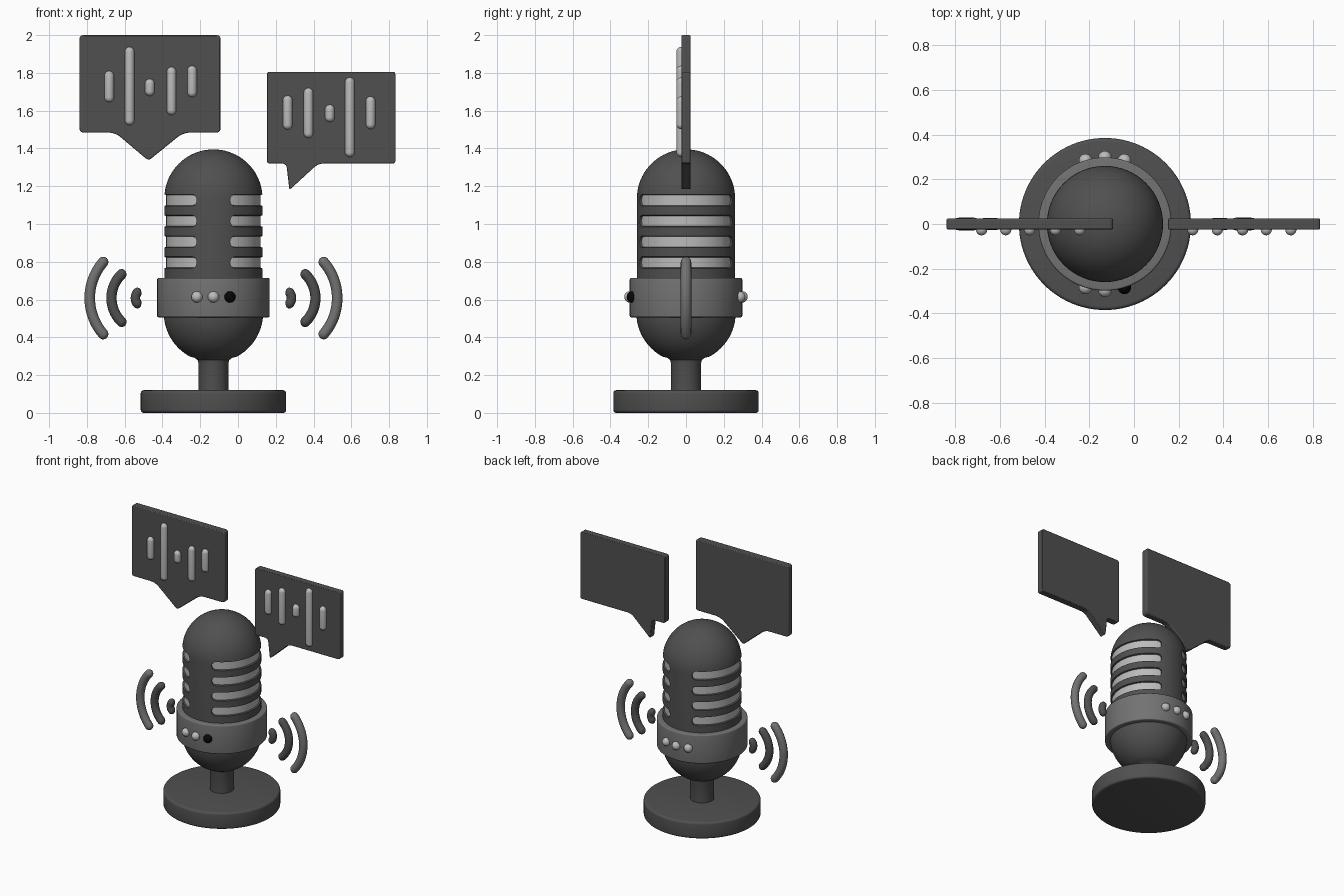
import bpy, bmesh, math
from math import sin, cos, pi, radians
from mathutils import Vector, Matrix

if "Cube" in bpy.data.objects:
    bpy.data.objects.remove(bpy.data.objects["Cube"])

CX = -0.13   # microphone axis


def material(name, v):
    m = bpy.data.materials.new(name)
    m.diffuse_color = (v, v, v, 1)
    m.use_nodes = True
    m.node_tree.nodes["Principled BSDF"].inputs["Base Color"].default_value = m.diffuse_color
    return m


DARK, MID = material("dark", 0.08), material("mid", 0.17)
LIGHT, BLACK = material("light", 0.5), material("black", 0.002)


def finish(name, bm, mat, loc=(0, 0, 0)):
    bmesh.ops.recalc_face_normals(bm, faces=bm.faces)
    me = bpy.data.meshes.new(name)
    bm.to_mesh(me)
    bm.free()
    me.materials.append(mat)
    ob = bpy.data.objects.new(name, me)
    ob.location = loc
    bpy.context.collection.objects.link(ob)
    smooth(ob)
    return ob


def smooth(ob):
    bpy.ops.object.select_all(action='DESELECT')
    ob.select_set(True)
    bpy.context.view_layer.objects.active = ob
    bpy.ops.object.shade_smooth_by_angle(angle=radians(35))


def skin(bm, rings, closed=False):
    """Quads between successive closed rings of points, with end caps."""
    rows = [[bm.verts.new(p) for p in r] for r in rings]
    n = len(rows[0])
    for a, b in zip(rows, rows[1:]):
        for i in range(n):
            bm.faces.new((a[i], a[(i + 1) % n], b[(i + 1) % n], b[i]))
    bm.faces.new(rows[0])
    bm.faces.new(rows[-1])


def lathe(name, profile, mat, loc=(CX, 0, 0), seg=64):
    bm = bmesh.new()
    skin(bm, [[(max(r, 0.0005) * cos(2 * pi * i / seg), max(r, 0.0005) * sin(2 * pi * i / seg), z)
               for i in range(seg)] for r, z in profile])
    return finish(name, bm, mat, loc)


def arc(r, z, rad, a0, a1, n):
    """Profile arc, angles in degrees measured from the outward direction."""
    return [(r + rad * cos(radians(a0 + (a1 - a0) * i / n)),
             z + rad * sin(radians(a0 + (a1 - a0) * i / n))) for i in range(n + 1)]


def drum(r, z0, z1, b):
    return [(0, z0)] + arc(r - b, z0 + b, b, -90, 0, 4) + arc(r - b, z1 - b, b, 0, 90, 4) + [(0, z1)]


# Base, stem with bowl, and control band
lathe("base", drum(0.385, 0, 0.12, 0.016), DARK, seg=96)
lathe("stem_and_bowl", [(0.079, 0.11), (0.079, 0.26), (0.084, 0.28), (0.1, 0.292)]
      + arc(0, 0.53, 0.263, -62, 0, 18) + [(0.263, 0.6)], DARK)
lathe("control_band", drum(0.298, 0.506, 0.714, 0.008), MID, seg=96)

# Grille head with side slots around a light core
head = lathe("grille_head", [(0.26, 0.6)] + arc(0, 1.135, 0.26, 0, 90, 20), DARK)
lathe("grille_core", [(0.25, 0.65), (0.25, 1.2)], LIGHT)


def slot_cutter():
    bm = bmesh.new()
    h, r0 = 0.027, 0.26
    half = radians(70) * r0 - h
    ends = [radians(a) for a in (15, 30, 45, 60, 75, 86)]
    cols = [(-half - h * sin(a), h * cos(a)) for a in reversed(ends)]
    cols += [(-half + 2 * half * i / 28, h) for i in range(29)]
    cols += [(half + h * sin(a), h * cos(a)) for a in ends]
    for side in (0, pi):
        for z in (0.796, 0.906, 1.016, 1.126):
            rings = []
            for u, k in cols:
                sect = [(0.235, -k), (0.251, -k), (0.275, -k * 1.4),
                        (0.275, k * 1.4), (0.251, k), (0.235, k)]
                t = side + u / r0
                rings.append([(r * cos(t), r * sin(t), z + d) for r, d in sect])
            skin(bm, rings)
    return finish("slot_cutter", bm, DARK, (CX, 0, 0))


cutter = slot_cutter()
cutter.hide_render = True
mod = head.modifiers.new("slots", 'BOOLEAN')
mod.object, mod.operation, mod.solver = cutter, 'DIFFERENCE', 'EXACT'
bpy.context.view_layer.update()
head.data = bpy.data.meshes.new_from_object(head.evaluated_get(bpy.context.evaluated_depsgraph_get()))
head.modifiers.clear()
bpy.data.objects.remove(cutter)
smooth(head)

# Buttons on the front and back of the band
for side, word in ((-1, "front"), (1, "back")):
    for i, dx in enumerate((-0.087, 0, 0.087)):
        mat = BLACK if side < 0 and i == 2 else LIGHT
        lathe(f"{word}_button_{i + 1}", arc(0, 0, 0.03, -90, 90, 14), mat,
              (CX + dx, side * math.sqrt(0.297 ** 2 - dx * dx), 0.614), 24)


# Sound waves: rounded arcs on both sides
def wave(name, rad, half, tube, side, mat):
    caps = [radians(a) for a in (18, 36, 54, 72, 88)]
    a0 = radians(half)
    path = [(-a0 - tube * sin(c) / rad, tube * cos(c)) for c in reversed(caps)]
    path += [(-a0 + 2 * a0 * i / 20, tube) for i in range(21)]
    path += [(a0 + tube * sin(c) / rad, tube * cos(c)) for c in caps]
    bm = bmesh.new()
    rings = []
    for a, w in path:
        ring = []
        for j in range(16):
            q = rad + w * cos(2 * pi * j / 16)
            ring.append((side * (0.365 + q * cos(a)), w * sin(2 * pi * j / 16), q * sin(a)))
        rings.append(ring)
    skin(bm, rings)
    finish(name, bm, mat, (CX, 0, 0.608))


for side, word in ((-1, "left"), (1, "right")):
    wave(f"{word}_wave_small", 0.048, 36, 0.025, side, DARK)
    wave(f"{word}_wave_medium", 0.175, 46, 0.027, side, DARK)
    wave(f"{word}_wave_large", 0.29, 41, 0.028, side, MID)


# Speech bubbles: rounded outlines given thickness
def bubble(name, corners):
    pts = [Vector((x, z)) for x, z, r in corners]
    out = []
    for i, p in enumerate(pts):
        r = corners[i][2]
        a = p + (pts[i - 1] - p).normalized() * r
        b = p + (pts[(i + 1) % len(pts)] - p).normalized() * r
        for k in range(6):
            t = k / 5
            out.append(a * (1 - t) ** 2 + p * 2 * t * (1 - t) + b * t * t)
    bm = bmesh.new()
    skin(bm, [[(p.x, y, p.y) for p in out] for y in (-0.024, 0.024)])
    ob = finish(name, bm, DARK)
    bev = ob.modifiers.new("edge", 'BEVEL')
    bev.width, bev.segments, bev.limit_method, bev.angle_limit = 0.006, 2, 'ANGLE', radians(50)


bubble("left_bubble", [(-0.839, 2.0, 0.022), (-0.839, 1.484, 0.022), (-0.65, 1.484, 0.04),
                       (-0.474, 1.335, 0.02), (-0.29, 1.484, 0.04), (-0.093, 1.484, 0.022),
                       (-0.093, 2.0, 0.022)])
bubble("right_bubble", [(0.153, 1.806, 0.016), (0.153, 1.32, 0.016), (0.256, 1.32, 0.025),
                        (0.272, 1.18, 0.012), (0.425, 1.32, 0.03), (0.833, 1.32, 0.016),
                        (0.833, 1.806, 0.016)])

# Level bars on the bubbles: x, bottom, top
BARS = {"left": [(-0.682, 1.645, 1.81), (-0.574, 1.523, 1.937), (-0.467, 1.678, 1.768),
                 (-0.352, 1.577, 1.831), (-0.243, 1.672, 1.838)],
        "right": [(0.263, 1.5, 1.68), (0.373, 1.455, 1.72), (0.486, 1.54, 1.632),
                  (0.592, 1.355, 1.776), (0.702, 1.503, 1.675)]}
for word, bars in BARS.items():
    for i, (x, z0, z1) in enumerate(bars):
        r = 0.025
        lathe(f"{word}_level_bar_{i + 1}", arc(0, z0 + r, r, -90, 0, 6) + arc(0, z1 - r, r, 0, 90, 6),
              LIGHT, (x, -0.026, 0), 20)
